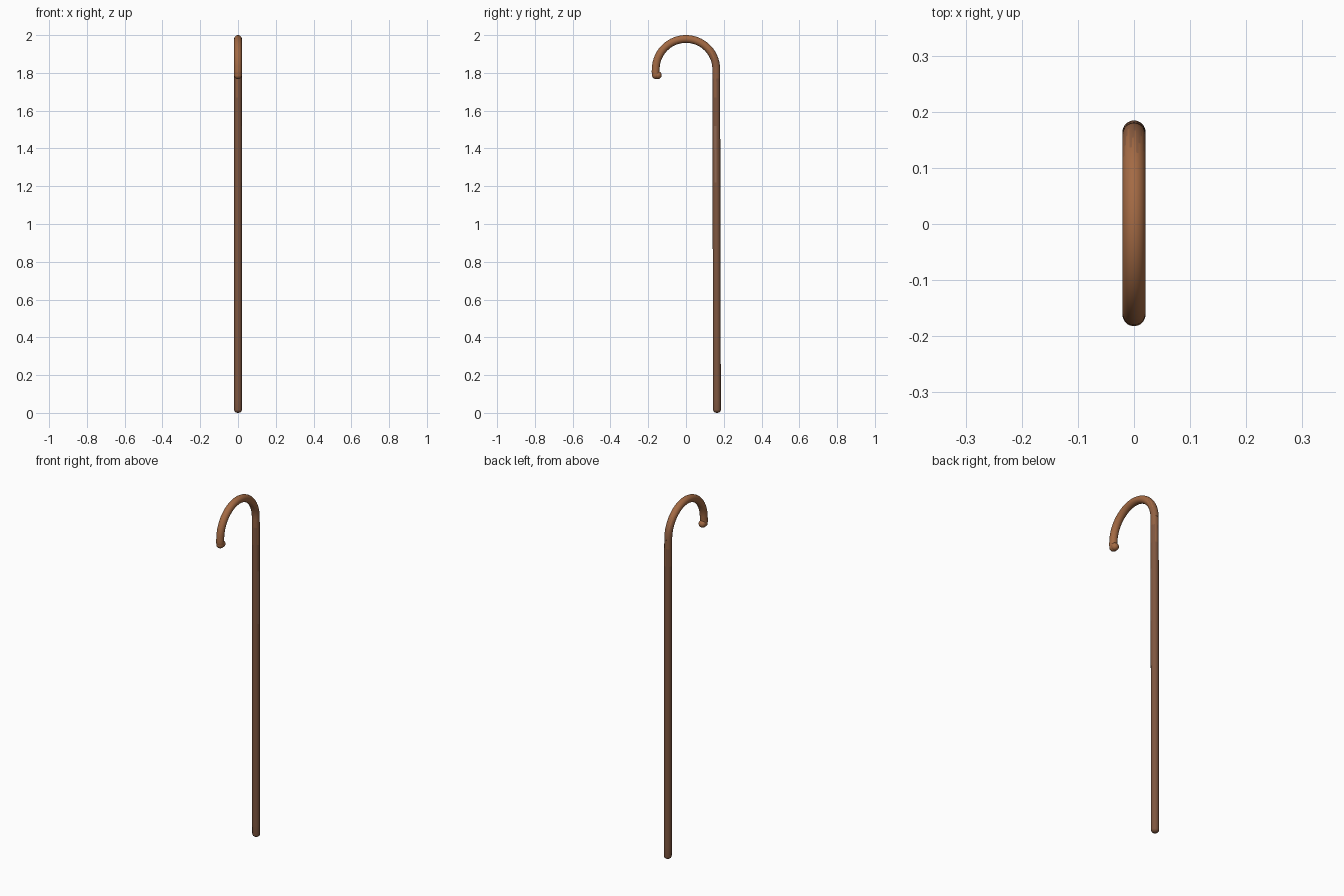
import bpy, bmesh, math
from mathutils import Vector

if "Cube" in bpy.data.objects:
    bpy.data.objects.remove(bpy.data.objects["Cube"])

R = 0.0205        # rod radius
BEND = 0.16       # centreline radius of the crook
CZ = 1.9795 - BEND
SIDES = 32


def material(name, rgb):
    m = bpy.data.materials.new(name)
    m.diffuse_color = (*rgb, 1)
    m.use_nodes = True
    m.node_tree.nodes["Principled BSDF"].inputs["Base Color"].default_value = m.diffuse_color
    return m


dark = material("dark brown wood", (0.21, 0.093, 0.05))
mid = material("mid brown wood", (0.28, 0.117, 0.055))
warm = material("warm brown wood", (0.37, 0.145, 0.058))
pale = material("pale brown grain", (0.27, 0.135, 0.085))


def sweep(name, path, mats, rule):
    """Open round tube along (y, z, radius) points; rule(ring, side) picks the colour."""
    bm = bmesh.new()
    rings = []
    for i, (y, z, r) in enumerate(path):
        a, b = path[max(i - 1, 0)], path[min(i + 1, len(path) - 1)]
        t = Vector((0, b[0] - a[0], b[1] - a[1])).normalized()
        n = Vector((0, -t.z, t.y))
        rings.append([bm.verts.new(Vector((0, y, z))
                      + r * math.cos(k) * Vector((1, 0, 0)) + r * math.sin(k) * n)
                      for k in (2 * math.pi * j / SIDES for j in range(SIDES))])
    for i, (p, q) in enumerate(zip(rings, rings[1:])):
        for j in range(SIDES):
            k = (j + 1) % SIDES
            f = bm.faces.new((p[j], p[k], q[k], q[j]))
            f.material_index = rule(i, j)
            f.smooth = True
    bmesh.ops.recalc_face_normals(bm, faces=bm.faces)
    me = bpy.data.meshes.new(name)
    bm.to_mesh(me)
    bm.free()
    for m in mats:
        me.materials.append(m)
    ob = bpy.data.objects.new(name, me)
    bpy.context.collection.objects.link(ob)
    return ob


# Straight shaft with a rounded foot, leaning very slightly
foot = [(0.164, R * 0.8 * (1 - math.cos(a)), R * math.sin(a))
        for a in (math.pi / 2 * i / 6 for i in range(1, 7))]
foot.insert(0, (0.164, 0, 0.0005))
shaft = [(0.164 - 0.004 * i / 36, 0.02 + (CZ - 0.02) * i / 36, R) for i in range(1, 37)]
path = foot + shaft


def shaft_rule(i, j):
    z = path[i][1]
    if 1.2 < z < 1.5 and j in (0, 1, 2):      # pale grain streak on the side
        return 2
    if z > 1.76 or (z > 1.66 and j % 8 < 3):  # blend into the crook
        return 1
    return 0


sweep("shaft", path, (dark, mid, pale), shaft_rule)

# Crook: half circle, then a tight inward curl on the free side
arc = [(BEND * math.cos(a), CZ + BEND * math.sin(a), R)
       for a in (math.pi * i / 40 for i in range(41))]
curl = [(-0.1615, 1.808, R), (-0.1605, 1.797, R), (-0.158, 1.79, R)]


def crook_rule(i, j):
    # grain reaches up from the shaft in uneven fingers
    return 1 if i < 4 + (j * 5) % 7 else 0


sweep("crook", arc + curl, (warm, mid), crook_rule)

# Rounded end of the crook
for name, y in (("crook_end", -0.160), ("crook_tip", -0.149)):
    bpy.ops.mesh.primitive_uv_sphere_add(segments=28, ring_count=16, radius=R,
                                         location=(0, y, 1.788))
    ob = bpy.context.object
    ob.name = name
    ob.data.materials.append(warm)
    bpy.ops.object.shade_smooth()
